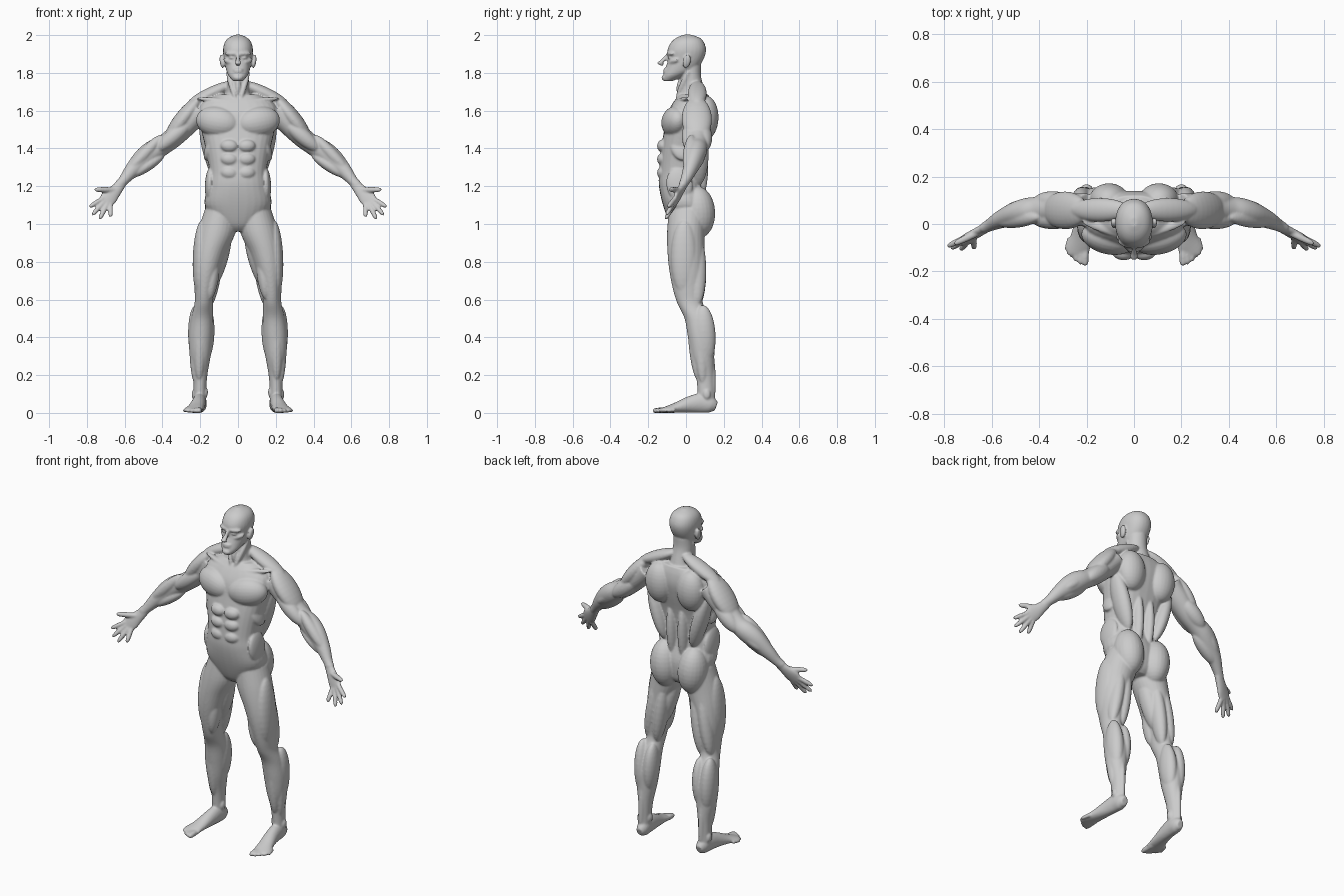
import bpy, bmesh, math
from mathutils import Vector

bm = bmesh.new()
UP, Y = Vector((0, 0, 1)), Vector((0, 1, 0))


def rings(rows, ref=Y, flat=None, power=2.0, sides=28):
    """Closed tube through rows of (x, y, z, width radius, depth radius)."""
    prev = None
    pts = [Vector(r[:3]) for r in rows]
    for i, r in enumerate(rows):
        t = flat or (pts[min(i + 1, len(pts) - 1)] - pts[max(i - 1, 0)]).normalized()
        v = (ref - t * ref.dot(t)).normalized()
        u = v.cross(t)
        ring = []
        for k in range(sides):
            c, s = math.cos(math.tau * k / sides), math.sin(math.tau * k / sides)
            c = math.copysign(abs(c) ** (2 / power), c)
            s = math.copysign(abs(s) ** (2 / power), s)
            ring.append(bm.verts.new(pts[i] + u * c * max(r[3], .002) + v * s * max(r[4], .002)))
        if prev:
            for k in range(sides):
                n = (k + 1) % sides
                bm.faces.new((prev[k], prev[n], ring[n], ring[k]))
        else:
            bm.faces.new(ring[::-1])
        prev = ring
    bm.faces.new(prev)


def loft(rows, steps=5, **kw):
    """Smooth tube: Catmull-Rom interpolation between the given rows."""
    out = []
    for i in range(len(rows) - 1):
        a, b, c, d = rows[max(i - 1, 0)], rows[i], rows[i + 1], rows[min(i + 2, len(rows) - 1)]
        for s in range(steps):
            t = s / steps
            out.append([q + .5 * t * (r - p + t * (2 * p - 5 * q + 4 * r - w + t * (3 * (q - r) + w - p)))
                        for p, q, r, w in zip(a, b, c, d)])
    rings(out + [list(rows[-1])], **kw)


def muscle(x0, y0, z0, x1, y1, z1, w, d):
    """Spindle shaped ellipsoid between two end points."""
    a, b = Vector((x0, y0, z0)), Vector((x1, y1, z1))
    rows = []
    for i in range(17):
        t = math.pi * i / 16
        p = a.lerp(b, (1 - math.cos(t)) / 2)
        rows.append((*p, w * math.sin(t), d * math.sin(t)))
    rings(rows, sides=24)


def digit(a, b, r, ref):
    """Finger or toe with a rounded tip."""
    a, b = Vector(a), Vector(b)
    rings([(*a.lerp(b, t), r * k, r * k) for t, k in
           ((0, 1), (.3, .95), (.5, 1), (.8, .88), (.93, .68), (1, .25))], ref=ref, sides=12)


def trunk(rows, power):
    """Upright midline form from (z, half width, front y, back y)."""
    loft([(0, (f + b) / 2, z, w, (b - f) / 2) for z, w, f, b in rows], flat=UP, power=power)


# Torso, head and neck
trunk([(.96, .05, -.05, .07), (1.0, .11, -.085, .10), (1.1, .176, -.122, .11), (1.2, .160, -.143, .085),
       (1.28, .152, -.142, .082), (1.4, .172, -.132, .10), (1.5, .195, -.115, .125),
       (1.58, .21, -.10, .14), (1.64, .19, -.07, .135), (1.685, .11, -.035, .12)], 2.4)
trunk([(1.757, .025, -.122, -.07), (1.785, .05, -.12, -.01), (1.82, .064, -.11, .055),
       (1.87, .073, -.096, .092), (1.92, .079, -.098, .106), (1.96, .071, -.08, .096),
       (1.985, .05, -.052, .074), (2.002, .015, -.012, .028)], 2.2)
trunk([(1.65, .08, -.045, .12), (1.71, .06, -.035, .10), (1.78, .057, -.03, .08), (1.84, .055, -.03, .08)], 2)

# Face: nose, brow, eye, cheekbone, lips, chin, ear
loft([(0, -.095, 1.9, .008, .01), (0, -.115, 1.872, .011, .015),
      (0, -.138, 1.852, .017, .016), (0, -.122, 1.838, .012, .01)], flat=UP)
for m in [(.0, -.098, 1.902, .07, -.07, 1.902, .011, .015), (.017, -.088, 1.88, .05, -.078, 1.88, .008, .012),
          (.02, -.09, 1.85, .076, -.045, 1.87, .014, .016), (-.028, -.106, 1.818, .028, -.106, 1.818, .006, .015),
          (-.026, -.108, 1.806, .026, -.108, 1.806, .006, .014), (-.025, -.114, 1.774, .025, -.114, 1.774, .015, .016),
          (.09, .012, 1.897, .08, -.004, 1.825, .012, .021)]:
    muscle(*m)

# Neck cords, throat, collar bone, trapezius
for m in [(.058, .015, 1.81, .012, -.05, 1.655, .014, .018), (0, -.028, 1.77, 0, -.036, 1.68, .016, .018),
          (.01, -.06, 1.645, .22, .01, 1.665, .013, .018), (.02, .06, 1.75, .27, .06, 1.63, .034, .05)]:
    muscle(*m)

# Chest, abdominals, oblique
for m in [(-.004, -.085, 1.52, .22, -.035, 1.56, .082, .068), (.145, -.05, 1.30, .155, -.02, 1.12, .025, .07),
          (.13, -.06, 1.46, .17, .0, 1.34, .025, .05)]:
    muscle(*m)
for z in (1.41, 1.34, 1.268):
    muscle(.002, -.128, z, .092, -.118, z + .006, .034, .03)

# Back: shoulder blade, lat, spinal column muscle, buttock
for m in [(.11, .105, 1.68, .10, .095, 1.44, .085, .072), (.19, .06, 1.54, .09, .06, 1.2, .042, .06),
          (.04, .075, 1.46, .035, .06, 1.1, .032, .05), (.10, .055, 1.20, .085, .07, .925, .084, .092)]:
    muscle(*m)

# Arm
loft([(.2, .06, 1.6, .06, .07), (.27, .06, 1.53, .06, .068), (.34, .06, 1.46, .054, .06),
      (.40, .06, 1.415, .052, .055), (.45, .055, 1.385, .058, .055), (.50, .042, 1.345, .056, .05),
      (.56, .02, 1.285, .041, .038), (.605, -.003, 1.232, .028, .027), (.632, -.018, 1.203, .026, .022)])
for m in [(.20, .055, 1.67, .38, .06, 1.44, .046, .08), (.25, .02, 1.54, .43, .02, 1.39, .042, .042),
          (.26, .09, 1.53, .42, .095, 1.39, .046, .046), (.40, .03, 1.47, .59, .01, 1.27, .033, .036),
          (.39, .045, 1.37, .57, .015, 1.25, .03, .036), (.43, .085, 1.40, .56, .04, 1.29, .03, .035)]:
    muscle(*m)

# Hand
loft([(.615, -.01, 1.215, .025, .021), (.65, -.03, 1.175, .034, .019),
      (.68, -.047, 1.143, .044, .016), (.702, -.06, 1.115, .04, .012)])
for a, b in [((.715, -.058, 1.135), (.787, -.095, 1.09)), ((.706, -.06, 1.12), (.772, -.105, 1.047)),
             ((.692, -.062, 1.107), (.733, -.11, 1.025)), ((.675, -.06, 1.10), (.675, -.105, 1.038))]:
    digit(a, b, .0135, Y)
digit((.645, -.03, 1.18), (.76, -.085, 1.182), .0155, Y)

# Leg
loft([(.09, .01, 1.08, .085, .10), (.112, 0, .96, .10, .10), (.145, 0, .85, .085, .098), (.165, .004, .75, .071, .092),
      (.177, .012, .65, .053, .08), (.181, .022, .58, .049, .068), (.19, .058, .5, .059, .066),
      (.197, .08, .4, .064, .07), (.20, .088, .3, .055, .062), (.20, .1, .2, .038, .048),
      (.202, .105, .11, .033, .044), (.202, .105, .04, .034, .045)], flat=UP)
for m in [(.125, -.04, 1.06, .175, -.025, .63, .044, .064), (.19, -.01, 1.02, .205, -.01, .62, .042, .07),
          (.12, -.03, .88, .15, -.03, .6, .036, .045), (.05, 0, 1.0, .14, .03, .66, .045, .055),
          (.14, .05, .97, .21, .06, .57, .04, .052), (.10, .05, .96, .152, .06, .56, .04, .052),
          (.18, -.024, .665, .18, -.018, .565, .03, .026)]:
    muscle(*m)
for m in [(.225, .09, .57, .215, .1, .24, .044, .062), (.158, .09, .56, .172, .1, .27, .04, .06),
          (.20, .03, .56, .205, .065, .17, .034, .034), (.235, .07, .54, .225, .09, .15, .028, .035),
          (.20, .14, .32, .202, .142, .03, .016, .016), (.17, .1, .135, .172, .1, .08, .012, .02),
          (.233, .11, .125, .233, .11, .07, .012, .02)]:
    muscle(*m)

# Foot and toes
loft([(.2, .16, .034, .02, .024), (.2, .13, .044, .034, .044), (.203, .08, .052, .036, .052),
      (.21, .02, .044, .038, .044), (.223, -.05, .028, .043, .028), (.235, -.1, .018, .05, .018),
      (.237, -.13, .013, .046, .012)], ref=UP)
for i in range(5):
    digit((.207 + .016 * i, -.09 + .008 * i, .016), (.206 + .02 * i, -.177 + .002 * i + .0035 * i * i, .011),
          .0165 - .0015 * i, UP)

# Mirror the half figure and fuse every form into one smooth skin
bmesh.ops.recalc_face_normals(bm, faces=bm.faces)
mesh = bpy.data.meshes.new("body")
bm.to_mesh(mesh)
bm.free()
body = bpy.data.objects.new("body", mesh)
bpy.context.collection.objects.link(body)
mirror = body.modifiers.new("mirror", 'MIRROR')
mirror.use_mirror_merge = False
skin = body.modifiers.new("skin", 'REMESH')
skin.mode = 'VOXEL'
skin.voxel_size = .0055
skin.use_smooth_shade = True
relax = body.modifiers.new("relax", 'SMOOTH')
relax.factor = .5
relax.iterations = 5
